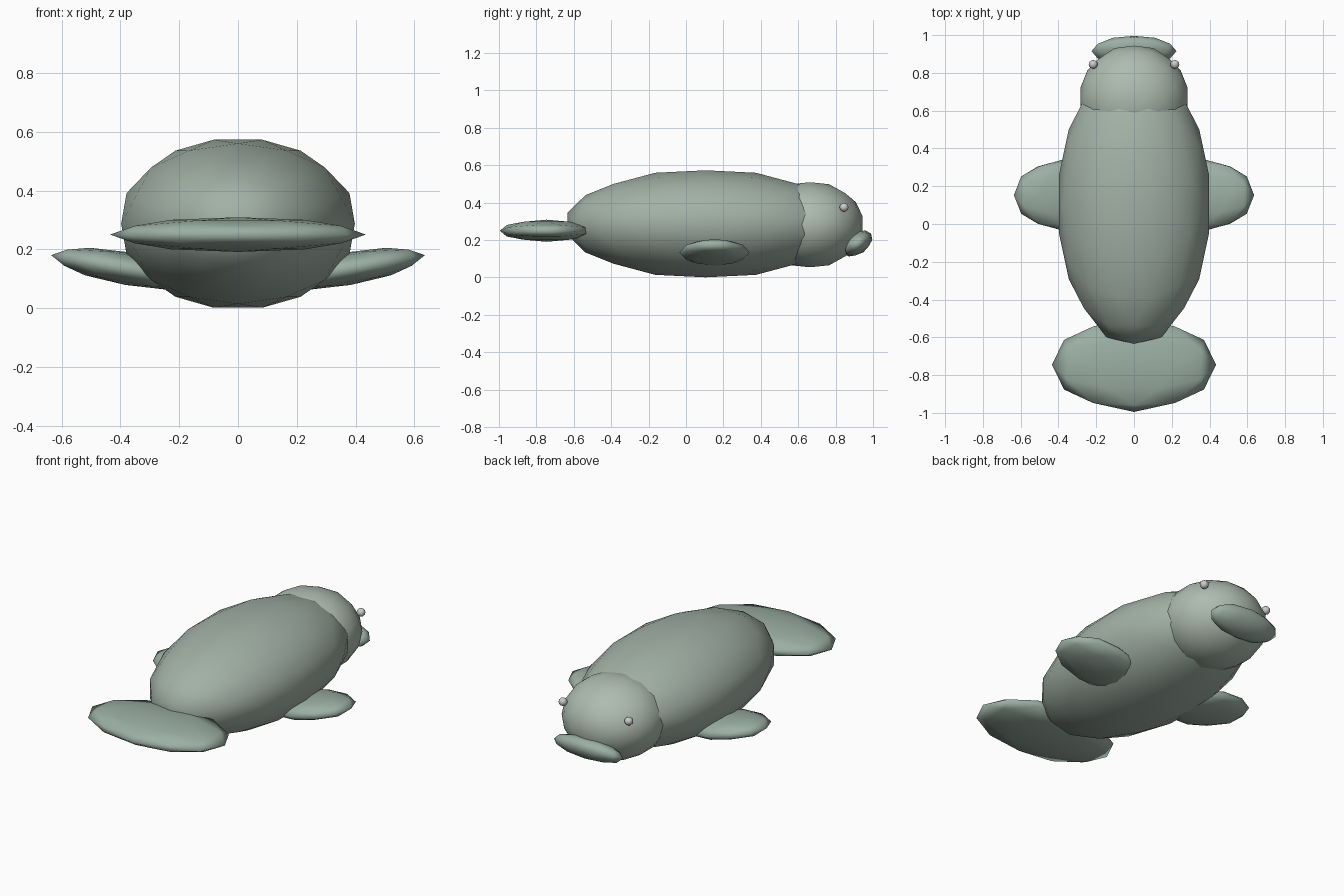
import bpy, bmesh
from math import radians
from itertools import combinations, product
from mathutils import Vector, Euler

if "Cube" in bpy.data.objects:
    bpy.data.objects.remove(bpy.data.objects["Cube"])

PHI = (1 + 5 ** 0.5) / 2
CORNERS = [Vector(p) for s, t in product((-1, 1), repeat=2)
           for p in ((s, 0, t * PHI), (0, s * PHI, t), (s * PHI, t, 0))]


def material(name, colour):
    m = bpy.data.materials.new(name)
    m.diffuse_color = (*colour, 1)
    m.use_nodes = True
    m.node_tree.nodes["Principled BSDF"].inputs["Base Color"].default_value = m.diffuse_color
    return m


def geodesic(freq):
    """Unit geodesic sphere points with each icosahedron edge split freq times."""
    near = lambda a, b: (a - b).length < 2.1
    pts = list(CORNERS)
    for a, b in combinations(CORNERS, 2):
        if near(a, b):
            pts += [a.lerp(b, k / freq) for k in range(1, freq)]
    if freq == 3:
        pts += [(a + b + c) / 3 for a, b, c in combinations(CORNERS, 3)
                if near(a, b) and near(b, c) and near(a, c)]
    return [p.normalized() for p in pts]


def blob(name, centre, radii, freq, mat, rot=(0, 0, 0)):
    turn = Euler([radians(r) for r in rot]).to_matrix()
    bm = bmesh.new()
    for p in geodesic(freq):
        bm.verts.new(turn @ Vector([c * r for c, r in zip(p, radii)]))
    bmesh.ops.convex_hull(bm, input=bm.verts[:])
    bmesh.ops.recalc_face_normals(bm, faces=bm.faces[:])
    for f in bm.faces:
        f.smooth = True
    mesh = bpy.data.meshes.new(name)
    bm.to_mesh(mesh)
    bm.free()
    if mat:
        mesh.materials.append(mat)
    ob = bpy.data.objects.new(name, mesh)
    ob.location = centre
    bpy.context.collection.objects.link(ob)
    return ob


skin = material("skin", (0.36, 0.44, 0.38))
face = material("face_skin", (0.42, 0.50, 0.43))
limb = material("limb_skin", (0.33, 0.43, 0.37))

# Trunk and head
blob("body", (0, 0.105, 0.287), (0.406, 0.755, 0.292), 3, skin)
blob("head", (0, 0.663, 0.282), (0.29, 0.287, 0.232), 3, face)

# Muzzle, tilted up towards the nose
blob("muzzle", (0, 0.915, 0.182), (0.225, 0.091, 0.058), 2, limb, (35, 0, 0))

# Paddle tail
blob("tail", (0, -0.745, 0.25), (0.435, 0.25, 0.059), 2, limb)

# Paired flippers and eyes
for side, s in (("left", -1), ("right", 1)):
    blob(side + "_flipper", (s * 0.375, 0.153, 0.134), (0.265, 0.188, 0.056),
         2, limb, (0, -10 * s, 0))
    blob(side + "_eye", (s * 0.216, 0.845, 0.375), (0.024,) * 3, 2, None)
